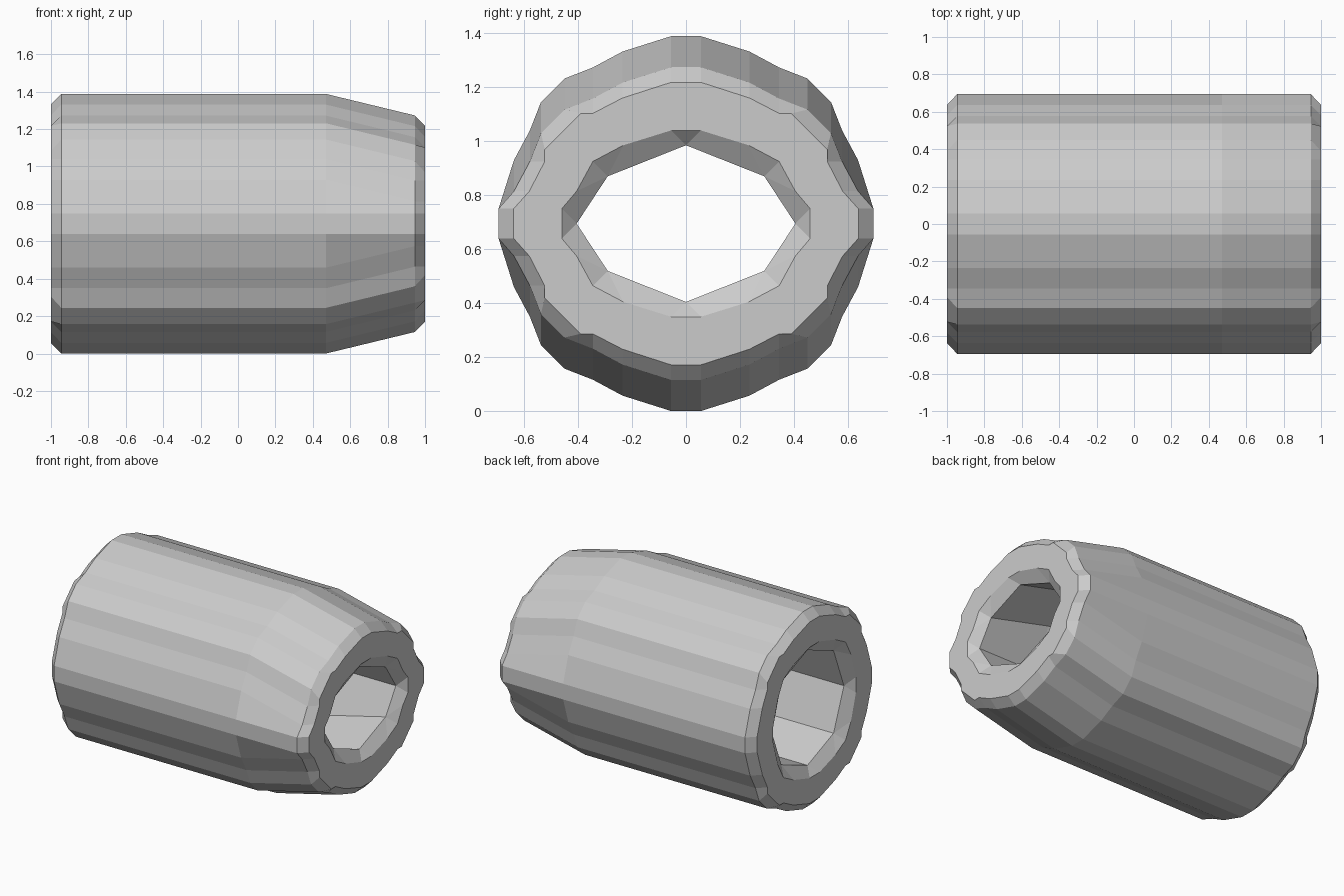
import bpy, bmesh

if "Cube" in bpy.data.objects:
    bpy.data.objects.remove(bpy.data.objects["Cube"])

CZ = 0.694      # height of the tube axis
DROP = 0.115    # how far the front end is squashed in z

# Quarter profiles (y, z) from the top to the side, eight points each
body = [(.055, .694), (.235, .637), (.345, .578), (.45, .537),
        (.537, .45), (.578, .345), (.637, .235), (.694, .055)]
rim = [(.055, .638), (.235, .58), (.345, .523), (.39, .523),
       (.523, .39), (.523, .345), (.58, .235), (.638, .055)]
m = [(.055, .46), (.232, .405), (.345, .345), (.405, .235), (.46, .055)]
mouth = [m[i] for i in (0, 1, 2, 2, 2, 2, 3, 4)]
b = [(0, .405), (.29, .29), (.405, 0)]
bore = [b[i] for i in (0, 1, 1, 1, 1, 1, 1, 2)]


def ring(bm, quarter, x, drop=0.0):
    """Mirror a quarter profile into a closed ring; the side points stay put."""
    q = [(y, z - drop) for y, z in quarter[:-1]] + [quarter[-1]]
    pts = q + [(y, -z) for y, z in reversed(q)]
    pts += [(-y, z) for y, z in reversed(pts)]
    return [bm.verts.new((x, y, z + CZ)) for y, z in pts]


# Tube: loft along the outside, over the front rim, back through the bore
bm = bmesh.new()
rings = [ring(bm, rim, -1), ring(bm, body, -.945), ring(bm, body, .47),
         ring(bm, body, .945, DROP), ring(bm, rim, 1, DROP),
         ring(bm, mouth, 1, DROP), ring(bm, bore, .945, DROP),
         ring(bm, bore, .47), ring(bm, bore, -.945), ring(bm, mouth, -1)]
for k, r in enumerate(rings):
    s = rings[(k + 1) % len(rings)]
    for i in range(len(r)):
        j = (i + 1) % len(r)
        bm.faces.new((r[i], r[j], s[j], s[i]))
bmesh.ops.remove_doubles(bm, verts=bm.verts, dist=1e-4)
bmesh.ops.recalc_face_normals(bm, faces=bm.faces)

mesh = bpy.data.meshes.new("tapered_sleeve")
bm.to_mesh(mesh)
bm.free()
bpy.context.collection.objects.link(bpy.data.objects.new("tapered_sleeve", mesh))
